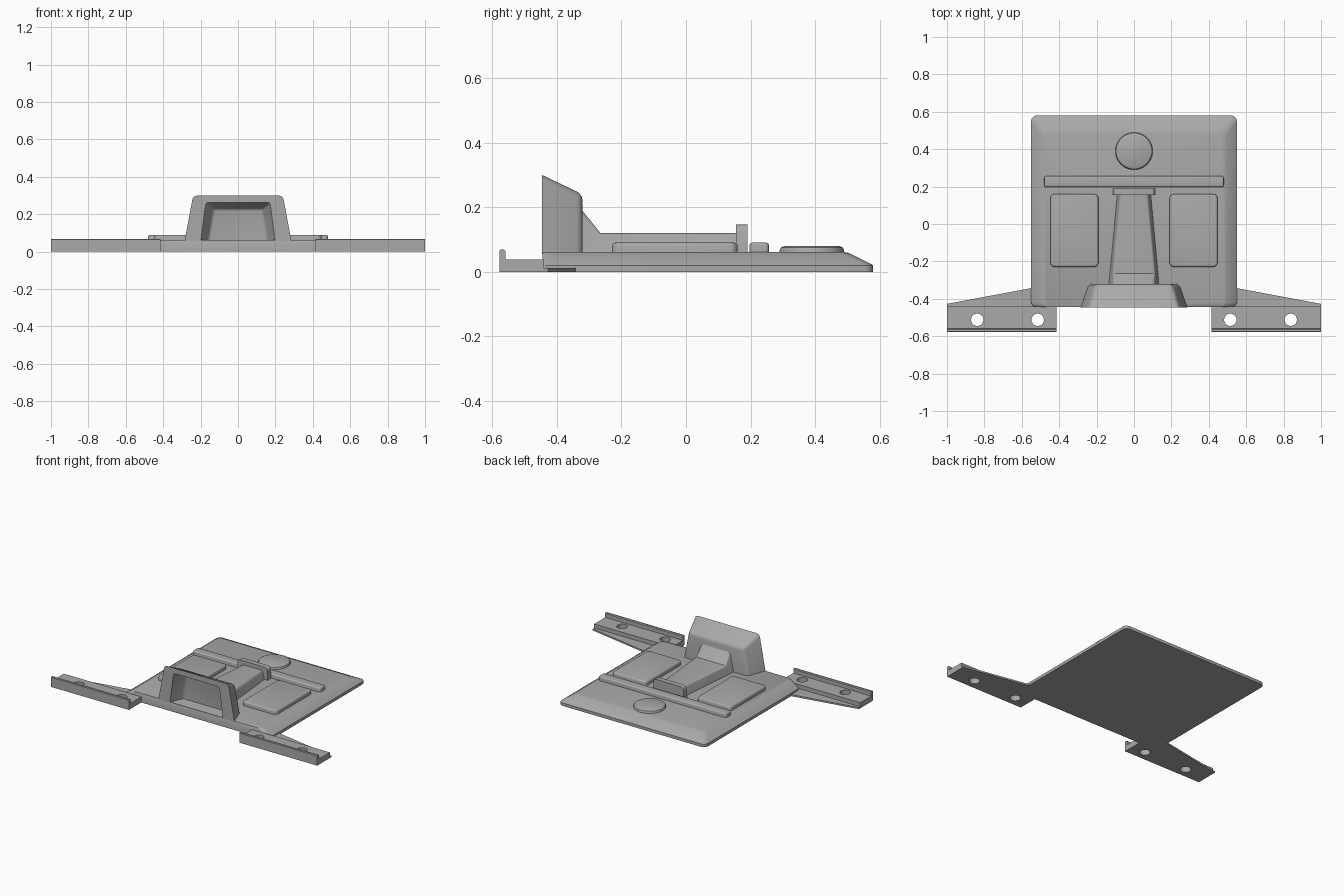
import bpy, bmesh, math
from mathutils import Vector, Matrix

if "Cube" in bpy.data.objects:
    bpy.data.objects.remove(bpy.data.objects["Cube"], do_unlink=True)

grey = bpy.data.materials.new("plain grey")
grey.use_nodes = True
grey.diffuse_color = (0.4, 0.4, 0.4, 1)
grey.node_tree.nodes["Principled BSDF"].inputs["Base Color"].default_value = (0.4, 0.4, 0.4, 1)

FLOOR = 0.062   # top of the main panel


def finish(name, bm):
    bmesh.ops.recalc_face_normals(bm, faces=bm.faces)
    mesh = bpy.data.meshes.new(name)
    bm.to_mesh(mesh)
    bm.free()
    mesh.materials.append(grey)
    obj = bpy.data.objects.new(name, mesh)
    bpy.context.collection.objects.link(obj)
    return obj


def smooth(obj):
    bpy.ops.object.select_all(action='DESELECT')
    obj.select_set(True)
    bpy.context.view_layer.objects.active = obj
    bpy.ops.object.shade_smooth_by_angle(angle=math.radians(35))


def loft(name, rings, bevel=0, pick=None, segments=3):
    """Skin rings of equal length, cap both ends, bevel the picked edges."""
    bm = bmesh.new()
    loops = [[bm.verts.new(p) for p in ring] for ring in rings]
    n = len(loops[0])
    for a, b in zip(loops, loops[1:]):
        for i in range(n):
            bm.faces.new((a[i], a[(i + 1) % n], b[(i + 1) % n], b[i]))
    bm.faces.new(loops[0])
    bm.faces.new(loops[-1])
    bmesh.ops.recalc_face_normals(bm, faces=bm.faces)
    if bevel:
        edges = [e for e in bm.edges if pick is None or pick(e)]
        bmesh.ops.bevel(bm, geom=edges, offset=bevel, segments=segments,
                        profile=0.5, affect='EDGES')
    return finish(name, bm)


def rounded(x0, x1, y0, y1, z, r, steps=5):
    """Rounded rectangle ring at height z."""
    pts = []
    for k, (cx, cy) in enumerate([(x1 - r, y1 - r), (x0 + r, y1 - r),
                                  (x0 + r, y0 + r), (x1 - r, y0 + r)]):
        for i in range(steps + 1):
            a = math.pi / 2 * (k + i / steps)
            pts.append((cx + r * math.cos(a), cy + r * math.sin(a), z))
    return pts


def pad(name, x0, x1, y0, y1, top, r, soft):
    """Raised pad with rounded corners and a softened upper rim."""
    rings = [rounded(x0, x1, y0, y1, FLOOR - 0.02, r)]
    for i in range(4):
        a = math.pi / 2 * i / 3
        d = soft * (1 - math.cos(a))
        rings.append(rounded(x0 + d, x1 - d, y0 + d, y1 - d,
                             top - soft + soft * math.sin(a), max(r - d, 0.003)))
    obj = loft(name, rings)
    smooth(obj)
    return obj


def cut(obj, cutter):
    mod = obj.modifiers.new("cut", 'BOOLEAN')
    mod.operation = 'DIFFERENCE'
    mod.solver = 'EXACT'
    mod.object = cutter
    bpy.context.view_layer.objects.active = obj
    bpy.ops.object.modifier_apply(modifier=mod.name)
    bpy.data.objects.remove(cutter, do_unlink=True)


def trapezoid(y, z0, z1, half0, half1):
    return [(-half0, y, z0), (half0, y, z0), (half1, y, z1), (-half1, y, z1)]


def above(e, z):
    return all(v.co.z > z for v in e.verts)


# Main panel with sloping sides and back, upright front
panel = loft("main_panel", [
    rounded(-0.55, 0.55, -0.445, 0.58, 0, 0.03),
    rounded(-0.55, 0.55, -0.445, 0.58, 0.02, 0.03),
    rounded(-0.535, 0.535, -0.445, 0.56, 0.031, 0.03),
    rounded(-0.495, 0.495, -0.445, 0.505, 0.058, 0.03),
    rounded(-0.48, 0.48, -0.445, 0.485, FLOOR, 0.03)])
smooth(panel)

# Front housing, open to the front
housing = loft("front_housing", [
    trapezoid(-0.446, 0.055, 0.3, 0.286, 0.24),
    trapezoid(-0.32, 0.055, 0.24, 0.242, 0.205)], 0.02,
    lambda e: any(v.co.z > 0.1 for v in e.verts)
    and not all(v.co.y < -0.4 for v in e.verts))
cut(housing, loft("housing_cutter", [
    trapezoid(-0.46, FLOOR, 0.269, 0.205, 0.178),
    trapezoid(-0.36, FLOOR, 0.228, 0.158, 0.13)], 0.012,
    lambda e: above(e, 0.1) or (max(v.co.z for v in e.verts) > 0.1
                                and all(v.co.y > -0.4 for v in e.verts))))
smooth(housing)

# Tapering centre tunnel with a ramp up to the housing
tunnel = loft("centre_tunnel", [
    trapezoid(-0.33, 0.05, 0.2, 0.137, 0.105),
    trapezoid(-0.265, 0.05, 0.12, 0.132, 0.112),
    trapezoid(0.17, 0.05, 0.12, 0.092, 0.072)], 0.01,
    lambda e: above(e, 0.1) and abs(e.verts[0].co.y - e.verts[1].co.y) > 0.01)
smooth(tunnel)

# Upright plate at the rear of the tunnel
upright = loft("tunnel_end_plate", [
    trapezoid(0.155, 0.05, 0.146, 0.115, 0.112),
    trapezoid(0.19, 0.05, 0.146, 0.115, 0.112)], 0.02,
    lambda e: above(e, 0.1) and abs(e.verts[0].co.y - e.verts[1].co.y) > 0.01)
smooth(upright)

# Cross bar, side pads and round boss
pad("cross_bar", -0.48, 0.48, 0.197, 0.257, 0.09, 0.012, 0.008)
pad("left_pad", 0.19, 0.447, -0.23, 0.16, 0.09, 0.025, 0.01)
pad("right_pad", -0.447, -0.19, -0.23, 0.16, 0.09, 0.025, 0.01)


def circle(r, z, x=0, y=0.39, count=48):
    return [(x + r * math.cos(math.tau * i / count),
             y + r * math.sin(math.tau * i / count), z) for i in range(count)]


smooth(loft("round_boss", [circle(0.1, 0.05), circle(0.1, 0.067),
                           circle(0.096, 0.075), circle(0.085, 0.08)]))

# Mounting brackets: L-shaped rail with two holes, and a thin gusset behind
for side, s in (("left", 1), ("right", -1)):
    profile = [(-0.578, 0), (-0.442, 0), (-0.442, 0.038), (-0.56, 0.038),
               (-0.56, 0.064), (-0.565, 0.069), (-0.574, 0.069), (-0.578, 0.065)]
    rail = loft(side + "_bracket_rail",
                [[(s * x, y, z) for y, z in profile] for x in (0.415, 1.0)])
    for x in (0.515, 0.838):
        cut(rail, loft("hole_cutter", [circle(0.033, z, s * x, -0.512, 32)
                                       for z in (-0.05, 0.1)]))
    smooth(rail)
    outline = [(0.415, -0.443), (1.0, -0.443), (1.0, -0.427),
               (0.545, -0.342), (0.415, -0.342)]
    loft(side + "_bracket_gusset",
         [[(s * x, y, z) for x, y in outline] for z in (0, 0.011)])
